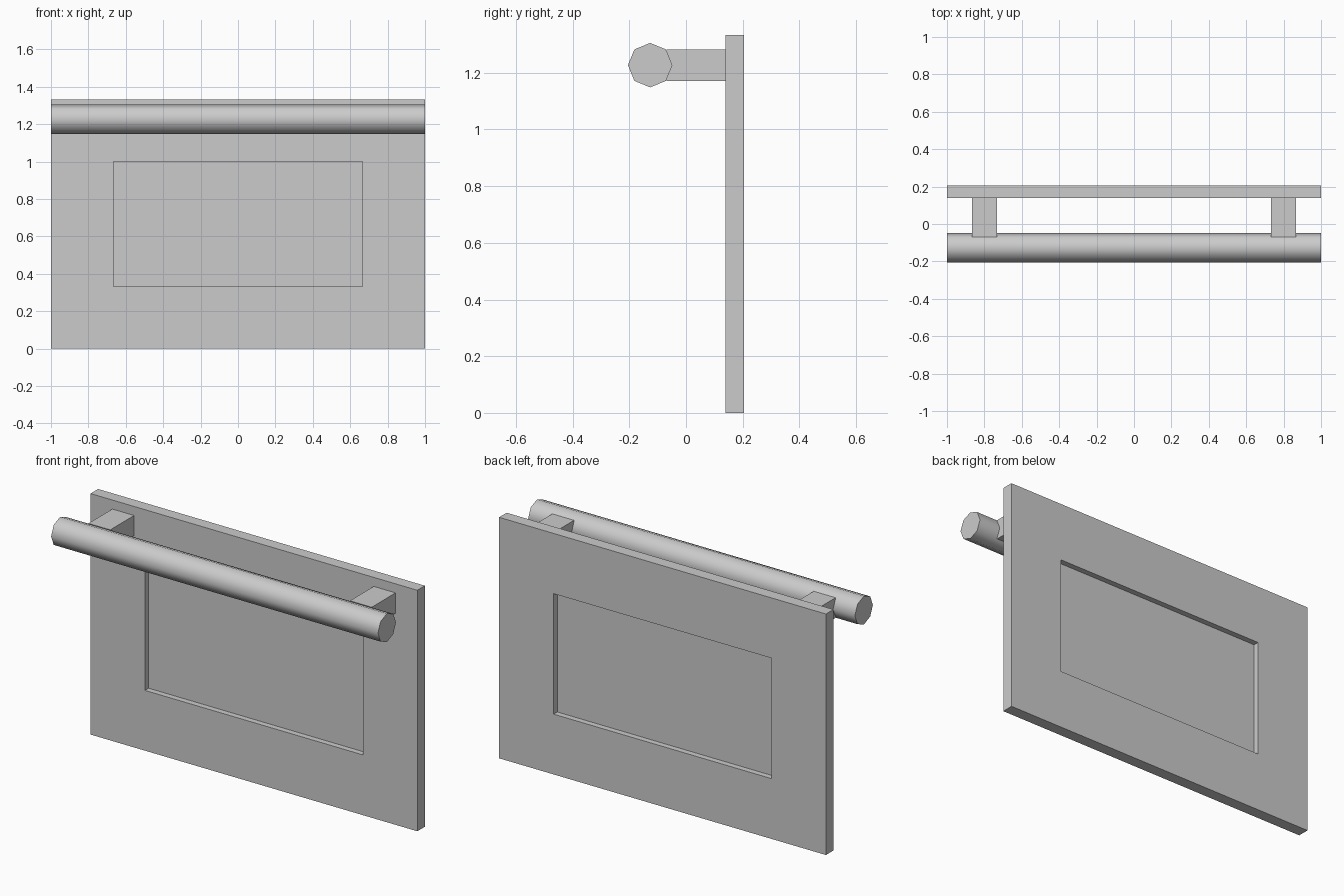
import bpy, bmesh
from math import pi, radians
from mathutils import Matrix

if "Cube" in bpy.data.objects:
    bpy.data.objects.remove(bpy.data.objects["Cube"])

W, H = 2.0, 1.333            # door width and height
Y0, Y1 = 0.139, 0.205        # door front and back
BAR_Y, BAR_Z, BAR_R = -0.1265, 1.227, 0.0785


def add_object(name, bm):
    bmesh.ops.recalc_face_normals(bm, faces=bm.faces[:])
    mesh = bpy.data.meshes.new(name)
    bm.to_mesh(mesh)
    bm.free()
    obj = bpy.data.objects.new(name, mesh)
    bpy.context.collection.objects.link(obj)
    return obj


def box_bmesh(x, y, z):
    bm = bmesh.new()
    size = [b - a for a, b in (x, y, z)]
    centre = [(a + b) / 2 for a, b in (x, y, z)]
    bmesh.ops.create_cube(bm, size=1, matrix=Matrix.Translation(centre) @ Matrix.Diagonal((*size, 1)))
    bm.normal_update()
    return bm


# Door panel with a window recessed to mid thickness on both sides
bm = box_bmesh((-W / 2, W / 2), (Y0, Y1), (0, H))
depth = (Y1 - Y0) / 2 - 0.001
for face in [f for f in bm.faces if abs(f.normal.y) > 0.9]:
    inward = -face.normal.copy() * depth
    bmesh.ops.inset_region(bm, faces=[face], thickness=1 / 3, use_even_offset=True)
    pane = bmesh.ops.extrude_discrete_faces(bm, faces=[face])["faces"][0]
    bmesh.ops.translate(bm, verts=pane.verts[:], vec=inward)
add_object("door_panel", bm)

# Handle brackets, one per side
for side, name in ((-1, "handle_bracket_left"), (1, "handle_bracket_right")):
    x = side * 0.8
    add_object(name, box_bmesh((x - 0.0667, x + 0.0667), (-0.069, Y0), (1.171, 1.283)))

# Eight-sided handle bar with smooth sides and flat ends
bm = bmesh.new()
bmesh.ops.create_cone(bm, cap_ends=True, segments=8, radius1=BAR_R, radius2=BAR_R, depth=W,
                      matrix=Matrix.Translation((0, BAR_Y, BAR_Z)) @ Matrix.Rotation(pi / 2, 4, 'Y'))
bar = add_object("handle_bar", bm)
bpy.context.view_layer.objects.active = bar
bar.select_set(True)
bpy.ops.object.shade_smooth_by_angle(angle=radians(60))
